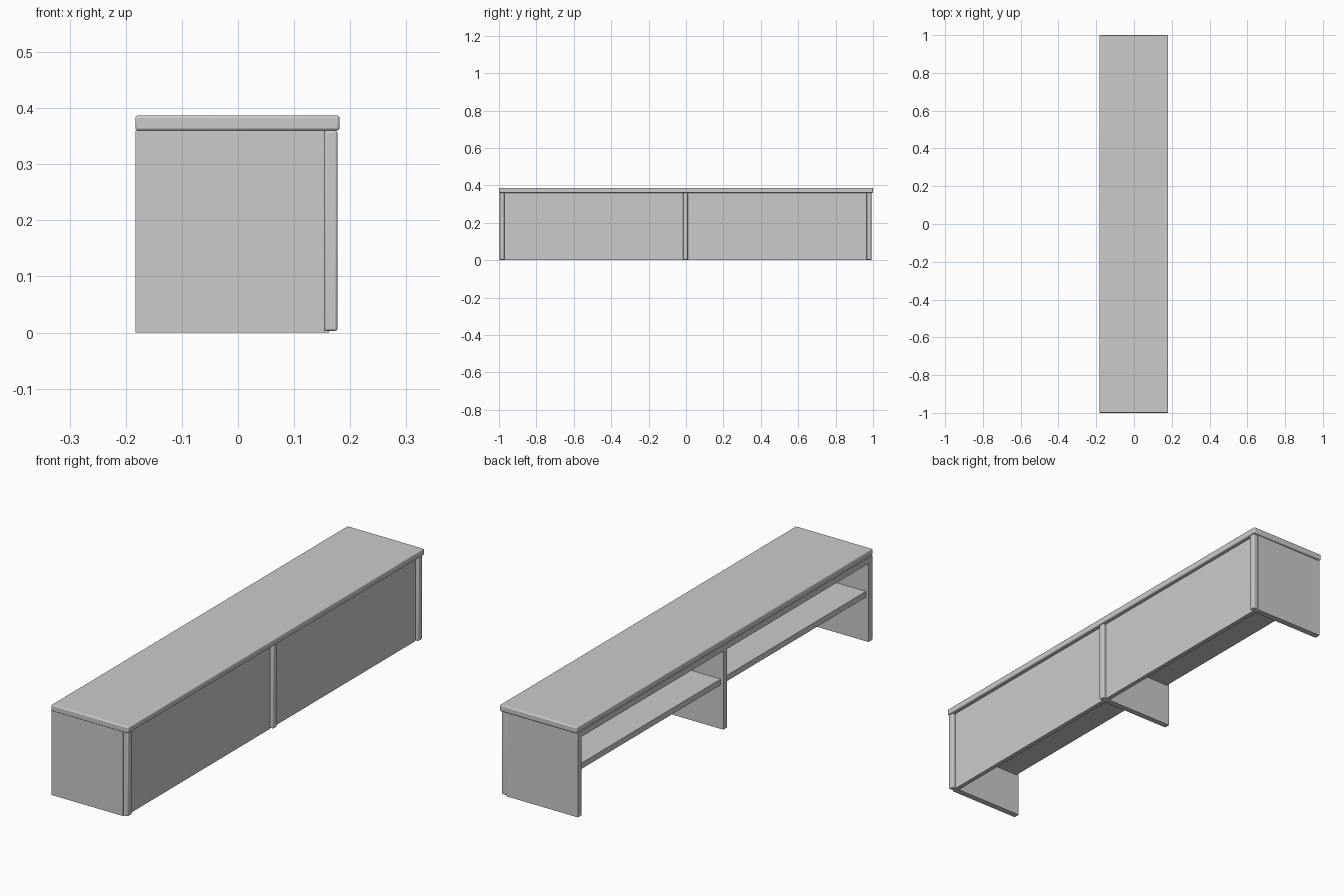
import bpy

if "Cube" in bpy.data.objects:
    bpy.data.objects.remove(bpy.data.objects["Cube"])


def box(name, x, y, z, bevel=0.0, segments=3):
    """Board spanning the given (min, max) ranges, with optional rounded edges."""
    bpy.ops.mesh.primitive_cube_add(
        size=1, location=[(a + b) / 2 for a, b in (x, y, z)])
    ob = bpy.context.object
    ob.name = name
    ob.scale = [b - a for a, b in (x, y, z)]
    bpy.ops.object.transform_apply(location=False, rotation=False, scale=True)
    if bevel:
        mod = ob.modifiers.new("rounded_edges", 'BEVEL')
        mod.width = bevel
        mod.segments = segments
        bpy.ops.object.shade_smooth_by_angle()
    return ob


BACK, FRONT = -0.183, 0.154
UNDER_TOP = 0.36

# Worktop with softened edges
box("top_board", (BACK, 0.181), (-1.0, 1.0), (UNDER_TOP, 0.387), 0.005)

# Upright panels, each capped by a rounded post on the +x face
uprights = {"end_panel_a": (-0.996, -0.97),
            "middle_panel": (-0.015, 0.01),
            "end_panel_b": (0.965, 0.991)}
for name, y in uprights.items():
    box(name, (BACK, FRONT), y, (0.0, UNDER_TOP))
    box(name.replace("panel", "post"), (FRONT, 0.177), y,
        (0.003, UNDER_TOP), 0.004)

# Two bays: closing panel, shelf and rail beneath the worktop
for side, y in (("a", (-0.97, -0.015)), ("b", (0.01, 0.965))):
    box("face_panel_" + side, (0.143, 0.162), y, (0.0, UNDER_TOP))
    box("shelf_" + side, (-0.171, 0.143), y, (0.188, 0.213))
    box("back_rail_" + side, (BACK, -0.16), y, (0.335, UNDER_TOP))
